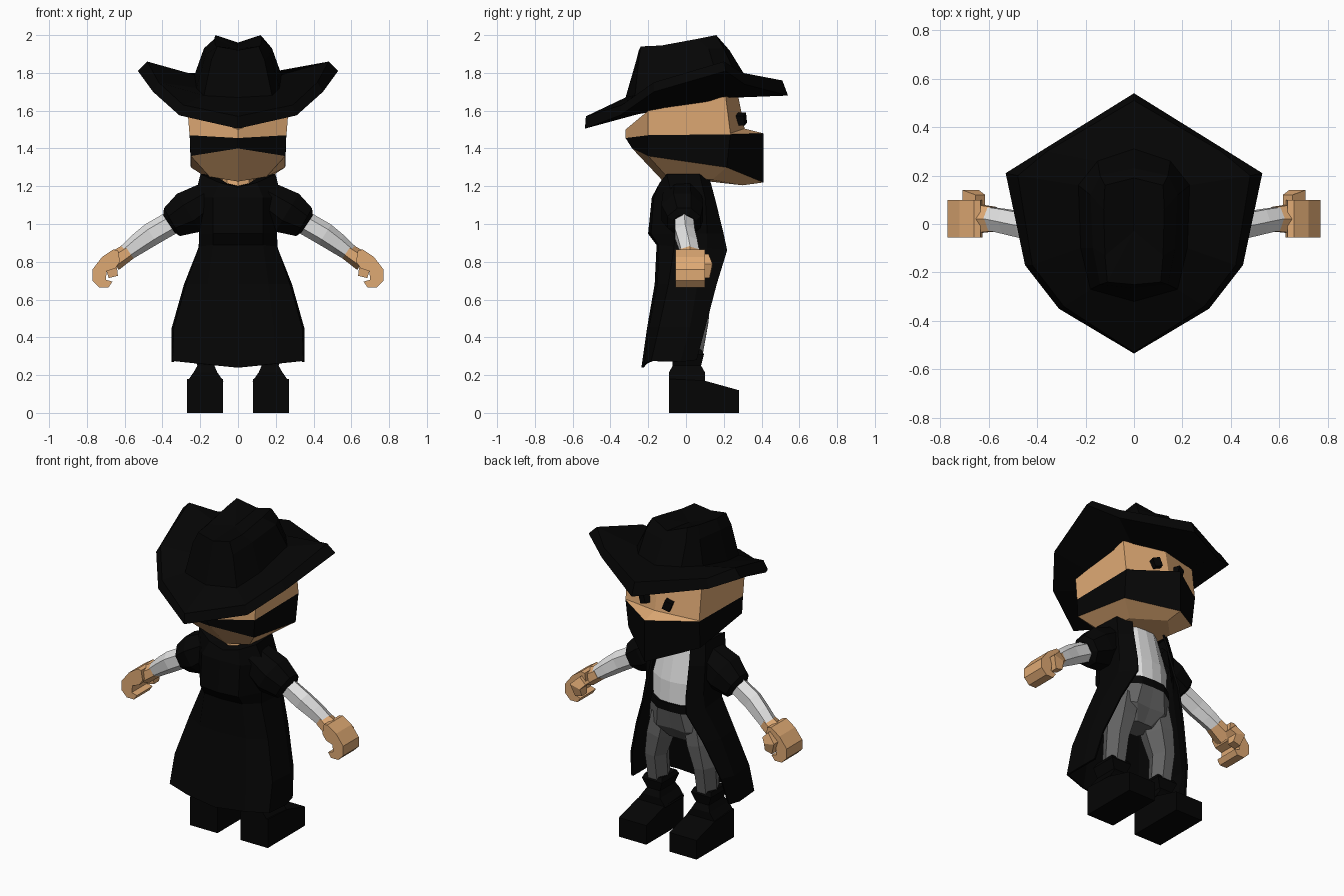
import bpy, bmesh, math
from mathutils import Vector

if "Cube" in bpy.data.objects:
    bpy.data.objects.remove(bpy.data.objects["Cube"], do_unlink=True)


def material(name, col):
    m = bpy.data.materials.new(name)
    m.use_nodes = True
    m.diffuse_color = (*col, 1)
    bsdf = m.node_tree.nodes["Principled BSDF"]
    bsdf.inputs["Base Color"].default_value = (*col, 1)
    bsdf.inputs["Roughness"].default_value = 0.9
    return m


BLACK = material("black cloth", (0.0015, 0.0015, 0.0015))
SKIN = material("skin", (0.74, 0.40, 0.175))
SHIRT = material("pale grey shirt", (0.76, 0.76, 0.76))
PANTS = material("dark grey trousers", (0.13, 0.13, 0.13))


def finish(name, bm, mats):
    bmesh.ops.recalc_face_normals(bm, faces=bm.faces)
    me = bpy.data.meshes.new(name)
    bm.to_mesh(me)
    bm.free()
    ob = bpy.data.objects.new(name, me)
    bpy.context.collection.objects.link(ob)
    for m in mats:
        me.materials.append(m)
    return ob


def mirrored(half):
    """Closed ring from a half outline that starts and ends on x = 0."""
    return half + [(-x, y, z) for x, y, z in half[-2:0:-1]]


def loft(name, rings, mats, bands=None, closed=True, peak=None):
    """Skin a list of equal-length rings; bands gives a material per step."""
    bm = bmesh.new()
    vs = [[bm.verts.new(p) for p in r] for r in rings]
    n = len(rings[0])
    for i in range(len(rings) - 1):
        for j in range(n if closed else n - 1):
            k = (j + 1) % n
            f = bm.faces.new((vs[i][j], vs[i][k], vs[i + 1][k], vs[i + 1][j]))
            f.material_index = bands[i] if bands else 0
    if closed:
        bm.faces.new(vs[0])
        if peak:
            c = bm.verts.new(peak)
            for j in range(n):
                bm.faces.new((vs[-1][j], vs[-1][(j + 1) % n], c))
        else:
            f = bm.faces.new(vs[-1])
            f.material_index = bands[-1] if bands else 0
    return finish(name, bm, mats)


def limb(name, path, mat, sides=6, turn=0.0):
    """Tube along a path in the xz plane; each point is x, y, z, half height, half depth."""
    rings = []
    for i, (x, y, z, a, b) in enumerate(path):
        p, q = path[max(i - 1, 0)], path[min(i + 1, len(path) - 1)]
        t = Vector((q[0] - p[0], 0, q[2] - p[2])).normalized()
        ring = []
        for k in range(sides):
            w = 2 * math.pi * k / sides + turn
            ring.append((x + t.z * a * math.cos(w), y + b * math.sin(w),
                         z - t.x * a * math.cos(w)))
        rings.append(ring)
    return loft(name, rings, [mat])


def extrude(name, outline, lo, hi, axis, mat):
    """Prism from a 2D outline, along y (outline x, z) or x (outline y, z)."""
    def ring(d):
        return [(u, d, v) if axis == "y" else (d, u, v) for u, v in outline]
    return loft(name, [ring(lo), ring(hi)], [mat])


# Head: six-sided, with a wedge-shaped mask around the middle
head = [
    [(0, -.12, 1.225), (.15, -.10, 1.25), (.15, .14, 1.235), (0, .30, 1.205)],
    [(0, -.285, 1.40), (.25, -.20, 1.36), (.25, .215, 1.30), (0, .41, 1.22)],
    [(0, -.32, 1.455), (.256, -.20, 1.47), (.256, .235, 1.475), (0, .41, 1.48)],
    [(0, -.32, 1.46), (.257, -.20, 1.475), (.256, .235, 1.48), (0, .31, 1.505)],
    [(0, -.32, 1.50), (.267, -.20, 1.60), (.256, .21, 1.675), (0, .275, 1.685)],
]
loft("head", [mirrored(r) for r in head], [SKIN, BLACK], bands=[0, 1, 0, 0])

# Hat: under brim, edge, top of brim, crown and dented top
hat = [
    [(0, -.30, 1.57), (.18, -.26, 1.58), (.25, -.10, 1.61), (.26, .12, 1.65), (.20, .22, 1.67), (0, .28, 1.67)],
    [(0, -.535, 1.505), (.31, -.35, 1.575), (.45, -.17, 1.70), (.53, .21, 1.81), (.37, .31, 1.74), (0, .54, 1.68)],
    [(0, -.53, 1.57), (.29, -.34, 1.63), (.42, -.17, 1.75), (.48, .20, 1.86), (.36, .30, 1.80), (0, .51, 1.76)],
    [(0, -.32, 1.67), (.18, -.27, 1.68), (.22, -.10, 1.72), (.23, .16, 1.79), (.15, .26, 1.80), (0, .31, 1.79)],
    [(0, -.265, 1.86), (.14, -.25, 1.87), (.17, -.10, 1.90), (.18, .12, 1.93), (.14, .20, 1.93), (0, .23, 1.92)],
    [(0, -.25, 1.92), (.11, -.24, 1.94), (.12, -.13, 1.945), (.125, .06, 1.98), (.12, .16, 2.0), (0, .19, 1.96)],
]
loft("hat", [mirrored(r) for r in hat], [BLACK], peak=(0, -.03, 1.93))

# Neck, shirt, belt and hips
limb("neck", [(0, 0, 1.14, .085, .09), (0, .01, 1.28, .08, .08)], SKIN, 8)
body = [
    [(0, -.09, .85), (.14, -.07, .85), (.15, .11, .85), (.07, .16, .85), (0, .165, .85)],
    [(0, -.13, 1.0), (.15, -.10, 1.0), (.16, .10, 1.0), (.07, .15, 1.0), (0, .16, 1.0)],
    [(0, -.09, 1.17), (.11, -.07, 1.19), (.12, .06, 1.23), (.06, .10, 1.23), (0, .105, 1.23)],
]
loft("shirt", [mirrored(r) for r in body], [SHIRT])
hips = [
    [(0, -.05, .62), (.06, -.05, .62), (.10, .05, .62), (.05, .09, .62), (0, .09, .62)],
    [(0, -.09, .70), (.17, -.07, .70), (.20, .08, .70), (.10, .15, .70), (0, .14, .70)],
    [(0, -.10, .82), (.15, -.08, .82), (.17, .11, .82), (.08, .17, .82), (0, .175, .82)],
    [(0, -.10, .87), (.15, -.08, .87), (.16, .115, .87), (.08, .17, .87), (0, .175, .87)],
]
loft("hips_and_belt", [mirrored(r) for r in hips], [PANTS, BLACK], bands=[0, 0, 1])

# Long coat, open down the chest side, with a dipped collar behind the neck
coat = [
    [(0, -.09, 1.195), (.06, -.085, 1.21), (.115, -.04, 1.245), (.12, .03, 1.25), (.10, .09, 1.24)],
    [(0, -.145, 1.19), (.10, -.135, 1.215), (.195, -.10, 1.26), (.185, .07, 1.26), (.115, .12, 1.24)],
    [(0, -.175, 1.14), (.13, -.165, 1.14), (.225, -.07, 1.14), (.20, .10, 1.13), (.125, .15, 1.13)],
    [(0, -.195, .95), (.13, -.18, .95), (.20, -.06, .95), (.195, .11, .95), (.135, .195, .95)],
    [(0, -.15, .89), (.13, -.14, .89), (.20, -.06, .88), (.205, .11, .87), (.15, .215, .86)],
    [(0, -.16, .68), (.16, -.145, .68), (.27, -.09, .68), (.28, .06, .68), (.23, .16, .68)],
    [(0, -.20, .45), (.19, -.19, .45), (.335, -.14, .45), (.345, .02, .45), (.31, .10, .45)],
    [(0, -.23, .24), (.20, -.215, .26), (.342, -.18, .275), (.347, -.03, .27), (.335, .055, .28)],
]
ob = loft("coat", [[(-x, y, z) for x, y, z in r[:0:-1]] + r for r in coat], [BLACK], closed=False)
mod = ob.modifiers.new("cloth thickness", "SOLIDIFY")
mod.thickness = 0.012
mod.offset = 0

hand = [(.635, .86), (.66, .865), (.72, .825), (.77, .76), (.77, .70), (.735, .665), (.685, .665),
        (.665, .695), (.70, .705), (.695, .75), (.65, .765), (.625, .80)]
boot = [(-.09, 0), (.28, 0), (.28, .12), (.10, .17), (-.09, .18)]

for s, side in ((1, "left"), (-1, "right")):
    # Sleeve, arm, wrist and curled hand
    limb(side + "_sleeve", [(s * .14, -.02, 1.14, .10, .11), (s * .26, -.02, 1.06, .128, .12),
                            (s * .35, -.01, 1.01, .092, .095), (s * .365, -.01, 1.0, .06, .065)], BLACK, 8, math.pi / 8)
    limb(side + "_arm", [(s * .33, -.01, 1.02, .062, .055), (s * .46, -.005, .945, .062, .06),
                         (s * .53, .01, .895, .055, .058), (s * .595, .022, .845, .045, .055)], SHIRT)
    limb(side + "_wrist", [(s * .578, .02, .855, .045, .058), (s * .66, .022, .80, .052, .07)], SKIN)
    extrude(side + "_hand", [(s * x, z) for x, z in hand], -.055, .10, "y", SKIN)
    limb(side + "_thumb", [(s * .635, .085, .82, .04, .05), (s * .675, .105, .78, .05, .05),
                           (s * .66, .10, .72, .035, .035)], SKIN, 4, math.pi / 4)

    # Trouser leg
    limb(side + "_leg", [(s * .11, .03, .76, .085, .11), (s * .14, .04, .62, .085, .105),
                         (s * .17, .045, .48, .068, .085), (s * .17, .02, .29, .06, .075)], PANTS)

    # Boot: foot block, sloped ankle and cuff
    extrude(side + "_foot", boot, s * .08, s * .27, "x", BLACK)
    ankle = [(.075, .27, -.09, .10, .165), (.11, .235, -.09, .10, .215),
             (.125, .215, -.07, .08, .25), (.10, .24, -.075, .095, .31), (.11, .23, -.06, .08, .335)]
    loft(side + "_boot_cuff", [[(s * a, c, z), (s * b, c, z), (s * b, d, z), (s * a, d, z)]
                               for a, b, c, d, z in ankle], [BLACK])

    # Eye: small tilted block
    bm = bmesh.new()
    bmesh.ops.create_cube(bm, size=1)
    eye = finish(side + "_eye", bm, [BLACK])
    eye.scale = (.048, .05, .055)
    eye.location = (s * .08, .29, 1.555)
    eye.rotation_euler = (0, s * math.radians(20), -s * math.radians(16))
